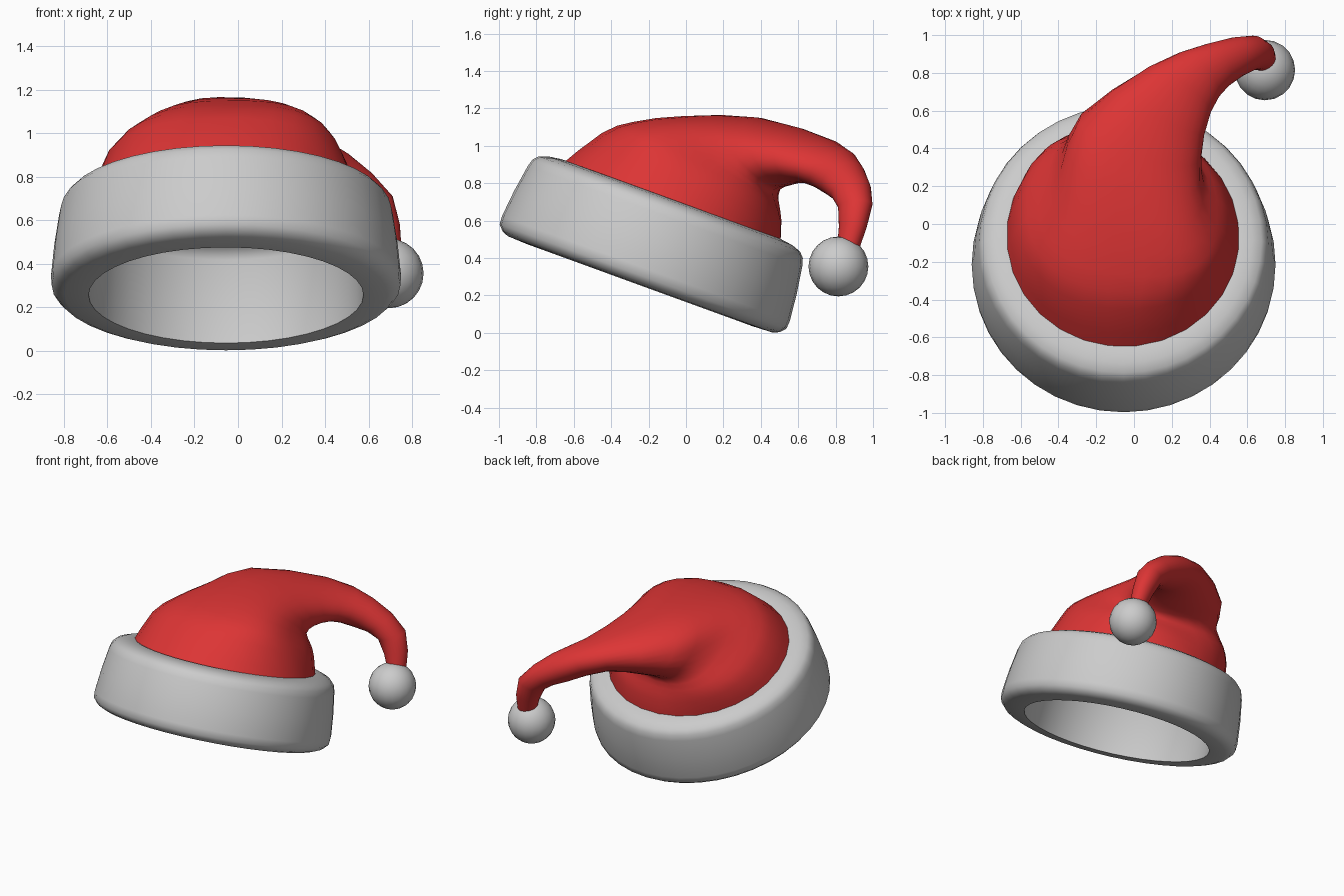
import bpy, bmesh, math
from mathutils import Vector, Matrix

if "Cube" in bpy.data.objects:
    bpy.data.objects.remove(bpy.data.objects["Cube"])

TAU = 2 * math.pi
red = bpy.data.materials.new("red_cloth")
red.diffuse_color = (0.72, 0.035, 0.035, 1)
red.use_nodes = True
red.node_tree.nodes["Principled BSDF"].inputs["Base Color"].default_value = red.diffuse_color


def loft(name, rings, close=False, mat=None, angle=60):
    """Skin a list of equal-sized point rings."""
    bm = bmesh.new()
    rows = [[bm.verts.new(p) for p in r] for r in rings]
    n = len(rows[0])
    pairs = list(zip(rows, rows[1:] + rows[:1])) if close else list(zip(rows, rows[1:]))
    for a, b in pairs:
        for i in range(n):
            j = (i + 1) % n
            bm.faces.new((a[i], a[j], b[j], b[i]))
    bmesh.ops.recalc_face_normals(bm, faces=bm.faces[:])
    me = bpy.data.meshes.new(name)
    bm.to_mesh(me)
    bm.free()
    ob = bpy.data.objects.new(name, me)
    bpy.context.collection.objects.link(ob)
    if mat:
        me.materials.append(mat)
    smooth(ob, angle)
    return ob


def smooth(ob, angle):
    bpy.ops.object.select_all(action='DESELECT')
    ob.select_set(True)
    bpy.context.view_layer.objects.active = ob
    bpy.ops.object.shade_smooth_by_angle(angle=math.radians(angle))


# Fur band: rounded profile (radius, height) spun around an axis tilted 20 degrees
profile = [(0.64, 0.155), (0.75, 0.16), (0.785, 0.175), (0.812, 0.205),
           (0.815, 0.25), (0.80, 0.40), (0.777, 0.55), (0.765, 0.59), (0.74, 0.617),
           (0.69, 0.635), (0.62, 0.645), (0.57, 0.635), (0.57, 0.615), (0.61, 0.60),
           (0.635, 0.56)]
tilt = Matrix.Rotation(math.radians(-20), 4, 'X')
SIDES = 40
band = [[Vector((-0.055, 0, 0)) + tilt @ Vector((0.987 * r * math.cos(TAU * i / SIDES),
                                                -0.319 + 1.005 * r * math.sin(TAU * i / SIDES), h))
         for i in range(SIDES)] for r, h in profile]
loft("fur_band", band, close=True, angle=50)

# Floppy cloth cone: sections (centre, half side axis, half up axis, roundness power)
sections = [
    ((-.057, -.09, .67), (.63, 0, 0), (0, -.597, .217), 1),
    ((-.06, .03, .835), (.56, -.02, 0), (0, -.48, .235), .9),
    ((-.035, .11, .91), (.475, -.05, 0), (0, -.38, .22), .75),
    ((-.01, .24, .96), (.38, -.08, 0), (-.02, -.24, .20), .75),
    ((.035, .46, .97), (.32, -.11, -.02), (-.03, -.10, .18), .9),
    ((.24, .71, .915), (.165, -.12, -.03), (.03, .03, .11), 1),
    ((.44, .84, .82), (.06, -.11, 0), (.05, .04, .09), 1),
    ((.625, .905, .68), (.01, -.09, 0), (.085, .02, .03), 1),
    ((.69, .87, .47), (-.01, -.06, .01), (.06, 0, .01), 1),
]


def spline(a, b, c, d, t):
    return 0.5 * (2 * b + (c - a) * t + (2 * a - 5 * b + 4 * c - d) * t * t
                  + (3 * b - a - 3 * c + d) * t ** 3)


def power(v, p):
    return math.copysign(abs(v) ** p, v)


rows = []
for c, s, u, p in sections:
    c, s, u = Vector(c), Vector(s), Vector(u)
    rows.append([c + s * power(math.cos(TAU * (i + .5) / 28), p)
                 + u * power(math.sin(TAU * (i + .5) / 28), p) for i in range(28)])
cone = []
for k in range(len(rows) - 1):
    quad = [rows[max(k - 1, 0)], rows[k], rows[k + 1], rows[min(k + 2, len(rows) - 1)]]
    for t in (0, 0.5):
        cone.append([spline(*pts, t) for pts in zip(*quad)])
cone.append(rows[-1])
loft("cloth_cone", cone, mat=red, angle=80)

# Pompom at the tip
bpy.ops.mesh.primitive_uv_sphere_add(segments=20, ring_count=12, radius=0.16,
                                     location=(0.693, 0.815, 0.355))
pom = bpy.context.object
pom.name = "pompom"
smooth(pom, 60)
